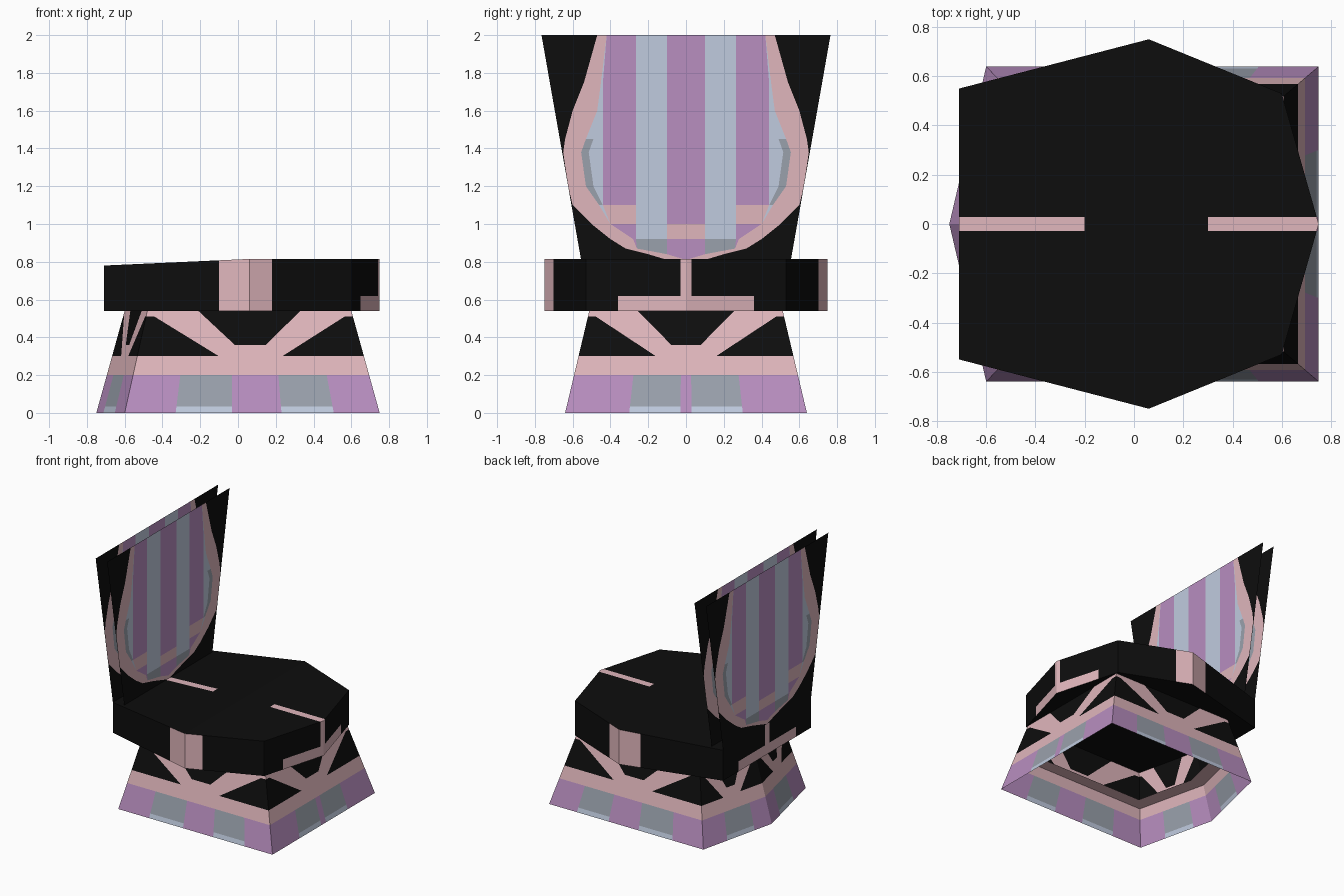
import bpy, bmesh
from mathutils import Vector

cube = bpy.data.objects.get("Cube")
if cube:
    bpy.data.objects.remove(cube, do_unlink=True)

# Materials, given as 0-255 display colours and turned into linear values
BLACK, PINK, PURPLE, BLUE, GREY = range(5)
COLOURS = [("black", (13, 13, 13)), ("rose_pink", (224, 182, 188)),
           ("lilac_purple", (184, 142, 192)), ("pale_blue", (192, 203, 223)),
           ("slate_grey", (154, 161, 172))]


def linear(v):
    v /= 255
    return v / 12.92 if v < 0.04 else ((v + 0.055) / 1.055) ** 2.4


materials = []
for label, rgb in COLOURS:
    mat = bpy.data.materials.new(label)
    mat.use_nodes = True
    colour = [linear(c) for c in rgb] + [1]
    mat.diffuse_color = colour
    bsdf = next(n for n in mat.node_tree.nodes if n.type == 'BSDF_PRINCIPLED')
    bsdf.inputs["Base Color"].default_value = colour
    bsdf.inputs["Roughness"].default_value = 0.9
    materials.append(mat)


def finish(name, bm):
    mesh = bpy.data.meshes.new(name)
    bm.to_mesh(mesh)
    bm.free()
    for mat in materials:
        mesh.materials.append(mat)
    obj = bpy.data.objects.new(name, mesh)
    bpy.context.collection.objects.link(obj)


def add_face(bm, points, colour):
    unique = []
    for p in points:
        p = Vector(p)
        if all((p - q).length > 1e-4 for q in unique):
            unique.append(p)
    if len(unique) > 2:
        face = bm.faces.new([bm.verts.new(p) for p in unique])
        face.material_index = colour


# Hollow tapered base: five walls tiled with coloured panels
BASE_TOP = 0.54
base_plan = [Vector(p) for p in
             [(-0.6, -0.64), (0.75, -0.64), (0.75, 0.64), (-0.6, 0.64), (-0.75, 0)]]


def shrink(z):
    return 1 - 0.2 * z / BASE_TOP


def wall_tiles(blocks):
    tiles = []
    edges = [0] + [e for block in blocks for e in block] + [1]
    for i, (a, b) in enumerate(zip(edges, edges[1:])):
        low, high = (BLUE, GREY) if i % 2 else (PURPLE, PURPLE)
        for z0, z1, colour in ((0, 0.035, low), (0.035, 0.2, high)):
            tiles.append(([(a, z0), (b, z0), (b, z1), (a, z1)], colour))
    tiles.append(([(0, 0.2), (1, 0.2), (1, 0.3), (0, 0.3)], PINK))
    tiles.append(([(0.43, 0.36), (0.57, 0.36), (0.75, 0.54), (0.25, 0.54)], BLACK))
    halves = [([(0, 0.3), (0.36, 0.3), (0.04, 0.51), (0, 0.51)], BLACK),
              ([(0.36, 0.3), (0.5, 0.3), (0.5, 0.36), (0.43, 0.36), (0.25, 0.54),
                (0, 0.54), (0, 0.51), (0.04, 0.51)], PINK)]
    for shape, colour in halves:
        tiles.append((shape, colour))
        tiles.append(([(1 - u, z) for u, z in reversed(shape)], colour))
    return tiles


flank = [(0.2, 0.42), (0.615, 0.82)]
wall_blocks = [flank, [(0.265, 0.477), (0.523, 0.735)],
               [(1 - b, 1 - a) for a, b in reversed(flank)],
               [(0.35, 0.75)], [(0.25, 0.65)]]
bm = bmesh.new()
for i, blocks in enumerate(wall_blocks):
    a, b = base_plan[i], base_plan[(i + 1) % 5]
    for shape, colour in wall_tiles(blocks):
        points = []
        for u, z in shape:
            p = a.lerp(b, u) * shrink(z)
            points.append((p.x, p.y, z))
        add_face(bm, points, colour)
finish("base_walls", bm)

# Ledge running round the inside of the base
bm = bmesh.new()
LEDGE = 0.28
for i in range(5):
    a, b = base_plan[i], base_plan[(i + 1) % 5]
    ring = [a * shrink(LEDGE), a * 0.74, b * 0.74, b * shrink(LEDGE)]
    add_face(bm, [(p.x, p.y, LEDGE) for p in ring], PINK)
finish("inner_ledge", bm)

# Seat: seven-sided slab whose top dips toward the backrest
seat_plan = [(-0.71, -0.55, 0.78), (0.06, -0.75, 0.815), (0.6, -0.53, 0.815),
             (0.75, 0, 0.815), (0.6, 0.53, 0.815), (0.06, 0.75, 0.815), (-0.71, 0.55, 0.78)]
bm = bmesh.new()
lower = [bm.verts.new((x, y, BASE_TOP)) for x, y, z in seat_plan]
upper = [bm.verts.new(p) for p in seat_plan]
bm.faces.new(lower[::-1])
bm.faces.new(upper[1:6])
bm.faces.new([upper[0], upper[1], upper[5], upper[6]])
for i in range(7):
    j = (i + 1) % 7
    bm.faces.new([lower[i], lower[j], upper[j], upper[i]])
cuts = [((1, 0, 0), d) for d in (-0.2, -0.1, 0.18, 0.3)]
cuts += [((0, 1, 0), d) for d in (-0.36, -0.028, 0.028, 0.36)] + [((0, 0, 1), 0.62)]
for normal, distance in cuts:
    bmesh.ops.bisect_plane(bm, geom=bm.verts[:] + bm.edges[:] + bm.faces[:],
                           plane_co=Vector(normal) * distance, plane_no=normal)
bm.normal_update()
for face in bm.faces:
    c, n = face.calc_center_median(), face.normal
    y = abs(c.y)
    if n.z > 0.5:
        pink = y < 0.028 and not -0.2 < c.x < 0.3
    elif n.z < -0.5:
        pink = False
    else:
        pink = (-0.1 < c.x < 0.18 or
                abs(c.x) > 0.6 and (y < 0.028 or y < 0.36 and c.z < 0.62))
    face.material_index = PINK if pink else BLACK
finish("seat", bm)

# Backrest: two thin sheets with a striped oval; rows hold height, rim and oval half widths
rows = [(2.0, 0.47, 0.42), (1.75, 0.54, 0.45), (1.6, 0.6, 0.47), (1.45, 0.64, 0.53),
        (1.38, 0.65, 0.555), (1.2, 0.63, 0.53), (1.1, 0.6, 0.46), (1.0, 0.5, 0.4),
        (0.92, 0.4, 0.28), (0.87, 0.32, 0.26), (0.84, 0.2, 0.1), (0.81, 0.1, 0), (0.78, 0, 0)]


def row_breaks(z, rim, oval):
    stripes = [min(s, oval) for s in (0, 0.1, 0.265, 0.44)]
    edge = 0.55 + 0.215 * (z - 0.78) / 1.22
    return stripes + [max(stripes[-1], oval - 0.04), oval, min(rim, edge), edge]


def row_colours(z):
    colours = [PURPLE, BLUE, PURPLE, BLUE, BLUE, PINK, BLACK]
    if 0.92 < z < 1.0:
        colours[0] = PINK
    if 1.0 < z < 1.1:
        colours[2] = PINK
    if z < 0.92:
        colours[1] = GREY
    if 1.1 < z < 1.45:
        colours[4] = GREY
    return colours


for name, x in (("backrest_rear_sheet", -0.71), ("backrest_front_sheet", -0.61)):
    bm = bmesh.new()
    for top, bottom in zip(rows, rows[1:]):
        t, b = row_breaks(*top), row_breaks(*bottom)
        for k, colour in enumerate(row_colours((top[0] + bottom[0]) / 2)):
            for side in (1, -1):
                quad = [(x, side * b[k], bottom[0]), (x, side * b[k + 1], bottom[0]),
                        (x, side * t[k + 1], top[0]), (x, side * t[k], top[0])]
                add_face(bm, quad[::side], colour)
    finish(name, bm)
